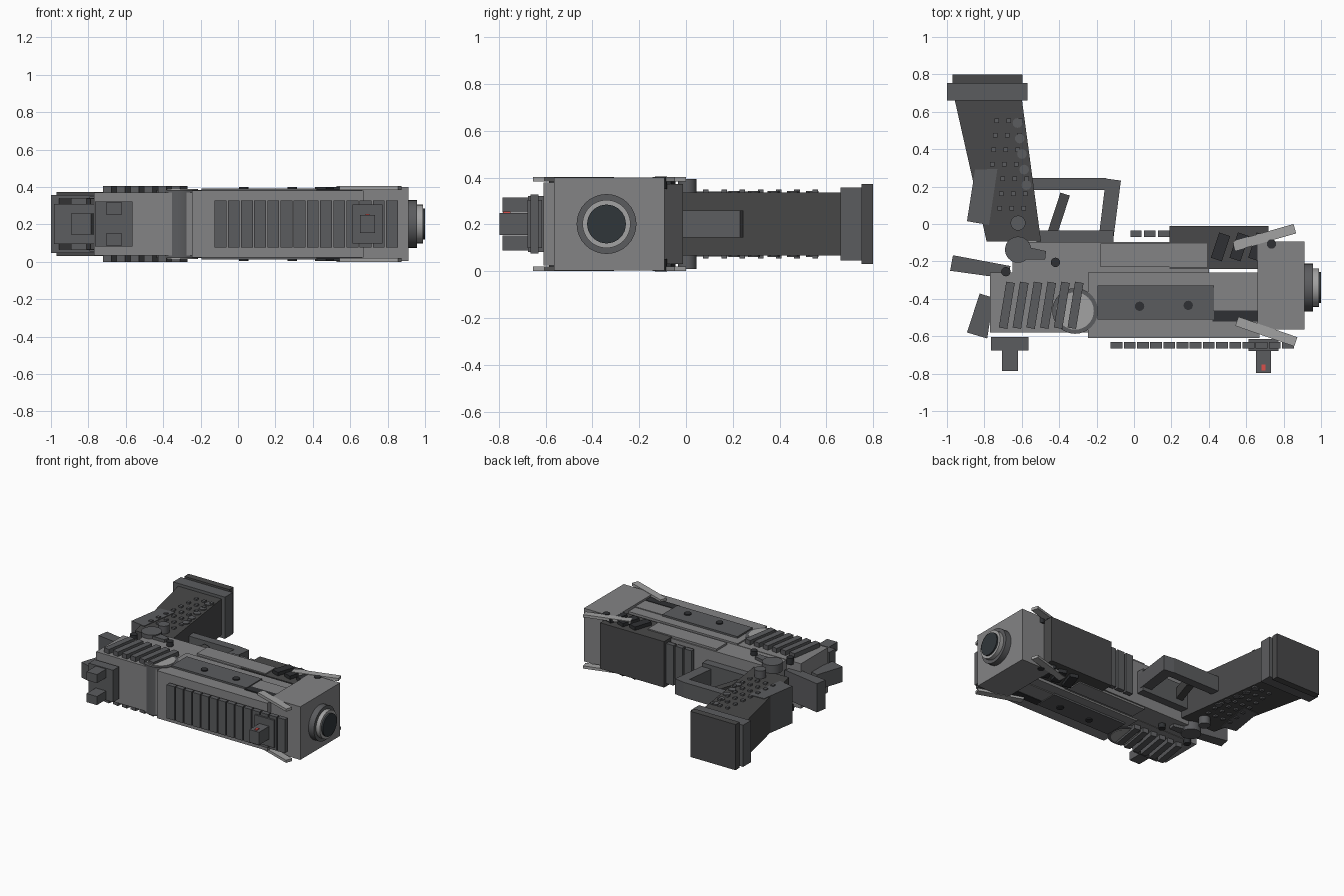
import bpy, bmesh, math

if "Cube" in bpy.data.objects:
    bpy.data.objects.remove(bpy.data.objects["Cube"])

MID = 0.202  # centre plane of the pistol, which lies on its side


def material(name, r, g, b):
    m = bpy.data.materials.new(name)
    m.diffuse_color = (r, g, b, 1)
    m.use_nodes = True
    m.node_tree.nodes["Principled BSDF"].inputs["Base Color"].default_value = m.diffuse_color
    return m


BRIGHT = material("bright_steel", 0.36, 0.36, 0.36)
LIGHT = material("light_steel", 0.23, 0.23, 0.235)
MEDIUM = material("medium_grey", 0.105, 0.107, 0.113)
DARK = material("dark_grey", 0.066, 0.066, 0.067)
BLACK = material("blackened", 0.028, 0.03, 0.033)
BORE = material("bore", 0.03, 0.037, 0.042)
RED = material("red", 0.7, 0.08, 0.07)


def finish(name, bm, mat, smooth=False):
    bmesh.ops.recalc_face_normals(bm, faces=bm.faces[:])
    me = bpy.data.meshes.new(name)
    bm.to_mesh(me)
    bm.free()
    me.materials.append(mat)
    ob = bpy.data.objects.new(name, me)
    bpy.context.collection.objects.link(ob)
    if smooth:
        bpy.ops.object.select_all(action='DESELECT')
        ob.select_set(True)
        bpy.context.view_layer.objects.active = ob
        bpy.ops.object.shade_smooth_by_angle()
    return ob


def add_loft(bm, lo, hi):
    lo = [bm.verts.new(p) for p in lo]
    hi = [bm.verts.new(p) for p in hi]
    bm.faces.new(lo)
    bm.faces.new(hi)
    n = len(lo)
    for i in range(n):
        j = (i + 1) % n
        bm.faces.new((lo[i], lo[j], hi[j], hi[i]))


def add_prism(bm, pts, z0, z1):
    add_loft(bm, [(x, y, z0) for x, y in pts], [(x, y, z1) for x, y in pts])


def rect(x0, x1, y0, y1):
    return [(x0, y0), (x1, y0), (x1, y1), (x0, y1)]


def bar(a, b, w):
    """Slanted rectangle from point a to point b with width w."""
    dx, dy = b[0] - a[0], b[1] - a[1]
    l = math.hypot(dx, dy)
    nx, ny = -dy / l * w / 2, dx / l * w / 2
    return [(a[0] + nx, a[1] + ny), (a[0] - nx, a[1] - ny),
            (b[0] - nx, b[1] - ny), (b[0] + nx, b[1] + ny)]


def circle(x, y, r, n=24):
    return [(x + r * math.cos(2 * math.pi * i / n), y + r * math.sin(2 * math.pi * i / n))
            for i in range(n)]


def solid(name, mat, shapes, half, smooth=False):
    """Prisms through the whole body, reaching half either side of the centre."""
    bm = bmesh.new()
    for s in shapes:
        add_prism(bm, s, MID - half, MID + half)
    return finish(name, bm, mat, smooth)


def sides(name, mat, shapes, inner, outer, smooth=False):
    """Prisms mirrored onto both flanks."""
    bm = bmesh.new()
    for s in shapes:
        add_prism(bm, s, MID + inner, MID + outer)
        add_prism(bm, s, MID - outer, MID - inner)
    return finish(name, bm, mat, smooth)


# Slide and frame
solid("slide_rear", LIGHT, [rect(-0.77, -0.24, -0.58, -0.26)], 0.168)
solid("slide_front", LIGHT, [rect(-0.245, 0.67, -0.61, -0.26)], 0.178)
solid("frame", LIGHT, [rect(-0.65, 0.40, -0.27, -0.095)], 0.165)
sides("frame_plate", LIGHT, [rect(-0.18, 0.39, -0.23, -0.105)], 0.15, 0.18)
solid("under_barrel_block", DARK, [rect(0.19, 0.72, -0.24, -0.012)], 0.172)
solid("muzzle_block", LIGHT, [rect(0.66, 0.912, -0.565, -0.093)], 0.199)
sides("slide_inset", LIGHT, [rect(0.42, 0.665, -0.46, -0.34)], 0.16, 0.184)

# Ejection port discs
solid("port_ring", MEDIUM, [circle(-0.315, -0.465, 0.122, 32)], 0.182, True)
solid("port_disc", BRIGHT, [circle(-0.315, -0.465, 0.10, 32)], 0.186, True)

# Flank details
sides("side_panel", MEDIUM, [rect(-0.195, 0.428, -0.51, -0.33)], 0.16, 0.191)
sides("dark_recess", BLACK, [rect(0.42, 0.665, -0.522, -0.463)], 0.16, 0.186)
sides("rear_serrations", MEDIUM,
      [bar((-0.70 + 0.0735 * i, -0.557), (-0.66 + 0.0735 * i, -0.312), 0.046) for i in range(6)],
      0.15, 0.202)
sides("vent_slots", BLACK,
      [bar((0.44 + 0.1 * i, -0.19), (0.485 + 0.1 * i, -0.055), 0.062) for i in range(3)],
      0.16, 0.198)
sides("muzzle_fins", BRIGHT, [bar((0.535, -0.118), (0.86, -0.025), 0.052),
                              bar((0.55, -0.52), (0.865, -0.63), 0.052)], 0.182, 0.202)
screws = [(0.03, -0.44), (0.29, -0.435), (-0.42, -0.205), (-0.685, -0.255)]
sides("side_screws", BLACK, [circle(x, y, 0.025, 16) for x, y in screws], 0.15, 0.199, True)
sides("muzzle_screws", BLACK, [circle(0.735, -0.107, 0.025, 16)], 0.15, 0.204, True)

# Safety lever and magazine release
sides("safety_pivot", MEDIUM, [circle(-0.62, -0.137, 0.07)], 0.13, 0.195, True)
sides("safety_lever", MEDIUM,
      [[(-0.60, -0.19), (-0.475, -0.19), (-0.47, -0.145), (-0.56, -0.125)]], 0.13, 0.187)
sides("magazine_release", MEDIUM, [circle(-0.62, 0.005, 0.04)], 0.12, 0.193, True)

# Barrel rings along x
for name, mat, x0, x1, r in [("barrel_collar", MEDIUM, 0.90, 0.957, 0.128),
                             ("barrel_tube", BRIGHT, 0.95, 0.988, 0.103),
                             ("barrel_bore", BORE, 0.98, 1.0, 0.083)]:
    bm = bmesh.new()
    pts = circle(-0.34, MID, r, 32)
    add_loft(bm, [(x0, y, z) for y, z in pts], [(x1, y, z) for y, z in pts])
    finish(name, bm, mat, True)

# Rails above and below
solid("top_rail", MEDIUM, [rect(-0.125 + 0.0705 * i, -0.062 + 0.0705 * i, -0.665, -0.63)
                           for i in range(14)], 0.126)
solid("lower_rail", MEDIUM, [rect(-0.02 + 0.0745 * i, 0.04 + 0.0745 * i, -0.069, -0.035)
                             for i in range(3)], 0.15)

# Sights
solid("front_sight_base", MEDIUM, [rect(0.612, 0.772, -0.678, -0.615)], 0.103)
solid("front_sight_post", MEDIUM, [rect(0.652, 0.732, -0.797, -0.67)], 0.048)
dot = bmesh.new()
add_prism(dot, rect(0.683, 0.703, -0.782, -0.75), MID + 0.04, MID + 0.053)
finish("sight_dot", dot, RED)
solid("rear_sight_base", MEDIUM, [rect(-0.765, -0.563, -0.675, -0.604)], 0.12)
sides("rear_sight_posts", MEDIUM, [rect(-0.706, -0.62, -0.785, -0.67)], 0.05, 0.114)

# Hammer and tang
solid("hammer", MEDIUM,
      [[(-0.893, -0.58), (-0.825, -0.372), (-0.75, -0.395), (-0.785, -0.612)]], 0.057)
solid("tang", MEDIUM,
      [[(-0.983, -0.25), (-0.968, -0.167), (-0.66, -0.225), (-0.68, -0.292)]], 0.107)

# Grip, back strap and magazine foot
solid("grip", DARK, [[(-0.96, 0.67), (-0.60, 0.67), (-0.497, -0.093), (-0.788, -0.093)]], 0.135)
solid("back_strap", MEDIUM,
      [[(-0.85, 0.29), (-0.73, 0.295), (-0.775, -0.005), (-0.893, 0.015)]], 0.139)
solid("magazine_collar", MEDIUM, [rect(-1.0, -0.57, 0.66, 0.753)], 0.156)
solid("magazine_foot", DARK, [rect(-0.97, -0.597, 0.75, 0.80)], 0.171)
studs = []
for i in range(7):
    y = 0.553 - 0.078 * i
    for k in range(3 if i < 4 else 4):
        x = -0.733 - 0.008 * i + 0.064 * k
        studs.append(rect(x - 0.012, x + 0.012, y - 0.012, y + 0.012))
sides("grip_studs", MEDIUM, studs, 0.12, 0.147)
solid("finger_ridges", MEDIUM, [circle(-0.623 + 0.012 * i, 0.54 - 0.083 * i, 0.026, 12)
                                for i in range(5)], 0.142, True)

# Trigger and guard
solid("guard_bottom", MEDIUM, [rect(-0.56, -0.15, 0.182, 0.245)], 0.057)
solid("guard_front", MEDIUM,
      [[(-0.15, 0.243), (-0.07, 0.232), (-0.113, -0.1), (-0.19, -0.085)]], 0.057)
solid("guard_top", MEDIUM, [rect(-0.52, -0.11, -0.1, -0.035)], 0.085)
solid("trigger", DARK, [bar((-0.44, -0.06), (-0.368, 0.16), 0.053)], 0.04)
